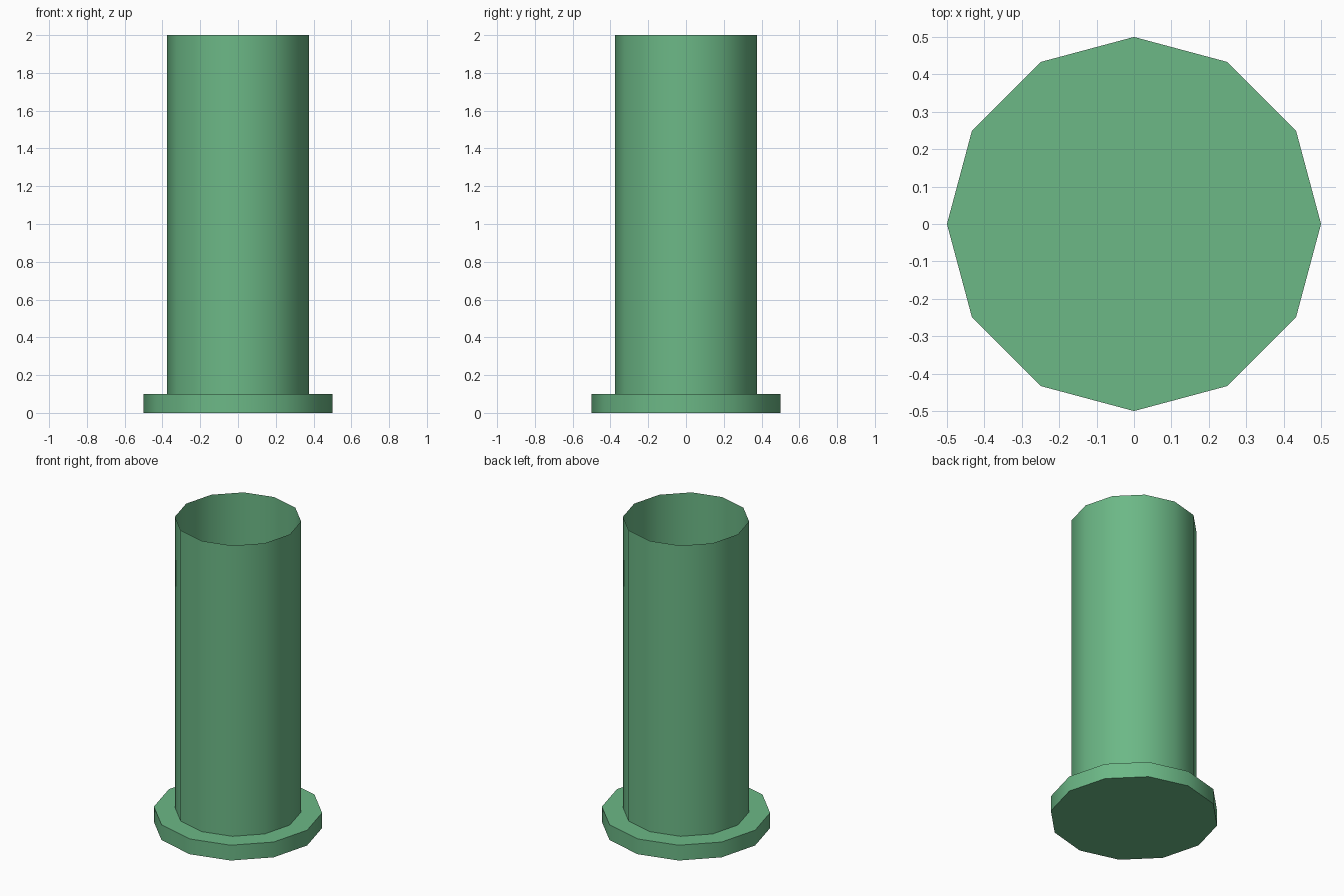
import bpy
from math import radians

if "Cube" in bpy.data.objects:
    bpy.data.objects.remove(bpy.data.objects["Cube"])

SIDES = 12


def cylinder(name, radius, z0, z1, fill):
    bpy.ops.mesh.primitive_cylinder_add(
        vertices=SIDES, radius=radius, depth=z1 - z0,
        end_fill_type=fill, location=(0, 0, (z0 + z1) / 2))
    obj = bpy.context.object
    obj.name = name
    # Round sides shade smooth, caps stay crisp
    bpy.ops.object.shade_smooth_by_angle(angle=radians(40))
    return obj


# Closed disc flange
cylinder("base_flange", 0.5, 0.0, 0.1, 'NGON')

# Thin open tube standing on the flange
tube = cylinder("open_tube", 0.375, 0.1, 2.0, 'NOTHING')

# Green finish
green = bpy.data.materials.new("green")
green.diffuse_color = (0.15, 0.48, 0.24, 1)
green.use_nodes = True
green.node_tree.nodes["Principled BSDF"].inputs["Base Color"].default_value = green.diffuse_color
for obj in bpy.data.objects:
    obj.data.materials.append(green)
